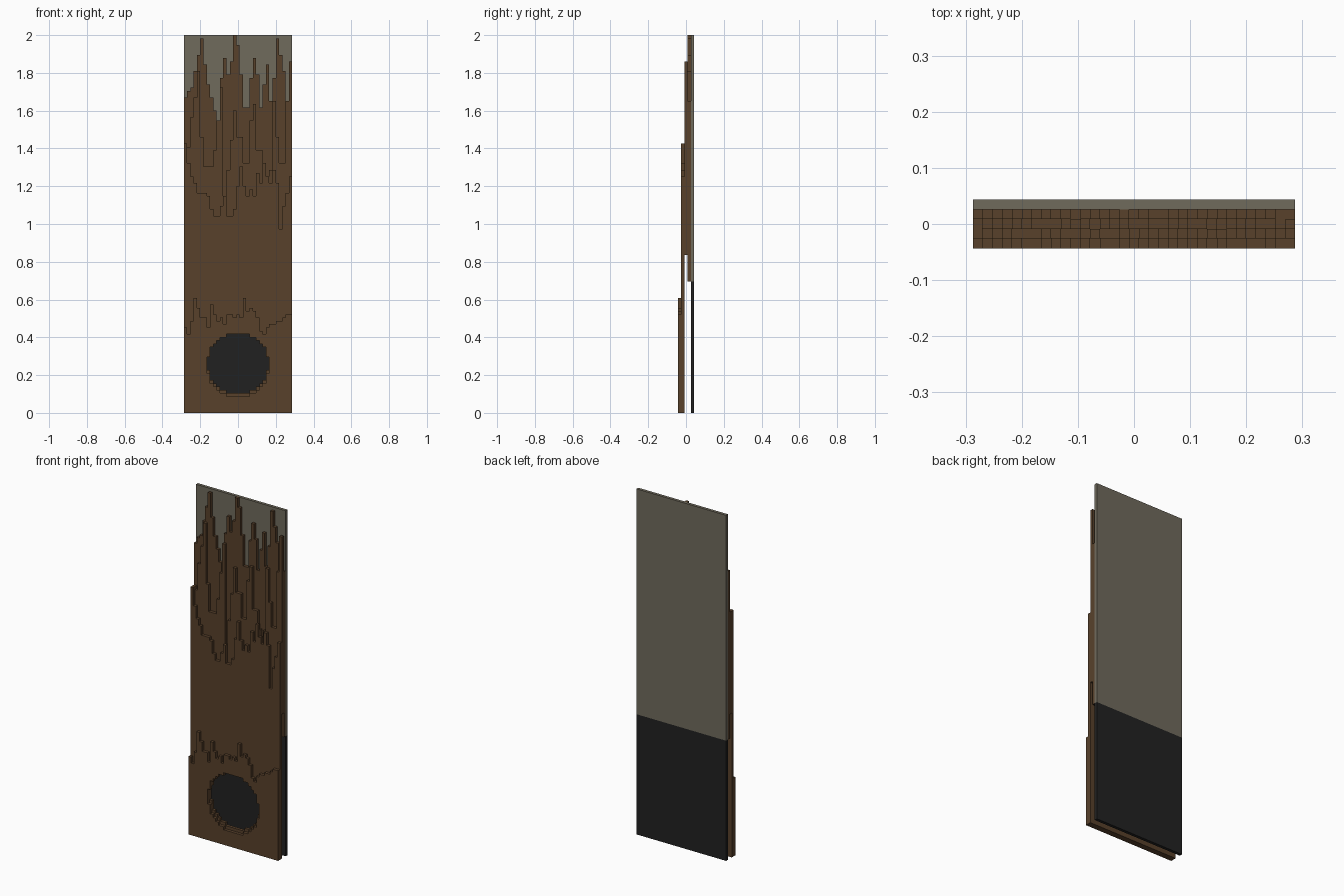
import bpy

if "Cube" in bpy.data.objects:
    bpy.data.objects.remove(bpy.data.objects["Cube"])

V = 2 / 115            # size of one block
COLS = 33              # blocks across the width


def material(name, rgb):
    m = bpy.data.materials.new(name)
    m.diffuse_color = (*rgb, 1)
    m.use_nodes = True
    m.node_tree.nodes["Principled BSDF"].inputs["Base Color"].default_value = m.diffuse_color
    return m


BROWN = material("dark brown wood", (0.098, 0.053, 0.024))
GREY = material("warm grey panel", (0.162, 0.145, 0.108))
BLACK = material("black plate", (0.0155, 0.0155, 0.0155))


def runs(cells):
    """Group a set of block rows into continuous (start, end) spans."""
    out = []
    for c in sorted(cells):
        if out and out[-1][1] == c:
            out[-1][1] = c + 1
        else:
            out.append([c, c + 1])
    return out


def layer(name, columns, depth, mat):
    """One-block-thick sheet; columns holds the set of filled rows per column."""
    verts, index, faces = [], {}, []

    def v(i, d, k):
        key = (i, d, k)
        if key not in index:
            index[key] = len(verts)
            verts.append(((i - COLS / 2) * V, (d - 2.5) * V, k * V))
        return index[key]

    a, b = depth, depth + 1
    for i, col in enumerate(columns):
        for k0, k1 in runs(col):
            faces.append([v(i, a, k0), v(i + 1, a, k0), v(i + 1, a, k1), v(i, a, k1)])
            faces.append([v(i, b, k0), v(i, b, k1), v(i + 1, b, k1), v(i + 1, b, k0)])
            faces.append([v(i, a, k1), v(i + 1, a, k1), v(i + 1, b, k1), v(i, b, k1)])
            faces.append([v(i, a, k0), v(i, b, k0), v(i + 1, b, k0), v(i + 1, a, k0)])
        left = columns[i - 1] if i > 0 else set()
        right = columns[i + 1] if i < COLS - 1 else set()
        for k0, k1 in runs(col - left):
            faces.append([v(i, a, k0), v(i, a, k1), v(i, b, k1), v(i, b, k0)])
        for k0, k1 in runs(col - right):
            faces.append([v(i + 1, a, k0), v(i + 1, b, k0), v(i + 1, b, k1), v(i + 1, a, k1)])
    me = bpy.data.meshes.new(name)
    me.from_pydata(verts, [], faces)
    me.materials.append(mat)
    ob = bpy.data.objects.new(name, me)
    bpy.context.collection.objects.link(ob)


def sheet(bottom, tops, hole=None):
    """Columns with a ragged top and an optional stepped round hole."""
    cols = []
    for i, top in enumerate(tops):
        col = set(range(bottom, top))
        k = i - COLS // 2
        if hole is not None and abs(k) <= 9:
            h = round((9.3 ** 2 - k * k) ** 0.5)
            col -= set(range(hole - h, hole + h + 1))
        cols.append(col)
    return cols


# Ragged top edges of the four bark layers, front to back
front = [26, 24, 28, 35, 32, 29, 29, 26, 33, 30, 28, 29, 27, 30, 30, 29, 30,
         29, 35, 31, 32, 31, 29, 25, 24, 26, 27, 27, 28, 28, 29, 30, 30]
second = [82, 76, 72, 70, 67, 67, 67, 66, 62, 60, 60, 63, 66, 60, 60, 62, 69,
          75, 69, 66, 68, 66, 73, 70, 76, 72, 70, 74, 70, 56, 63, 67, 72]
third = [82, 81, 90, 96, 104, 84, 75, 75, 75, 80, 89, 99, 65, 74, 83, 92, 84,
         84, 76, 76, 89, 94, 80, 80, 74, 70, 74, 95, 84, 76, 76, 95, 107]
fourth = [96, 98, 99, 104, 109, 114, 106, 100, 96, 92, 87, 102, 108, 103, 107, 115, 112,
          103, 93, 93, 102, 108, 103, 93, 100, 106, 95, 102, 114, 109, 104, 95, 95]

layer("front_bark", sheet(0, front, 14), 0, BROWN)
layer("second_bark", sheet(0, second, 15), 1, BROWN)
layer("third_bark", sheet(48, third), 2, BROWN)
layer("fourth_bark", sheet(40, fourth), 3, BROWN)


# Back board: grey panel above, black plate below
def board(name, k0, k1, mat):
    bpy.ops.mesh.primitive_cube_add(size=1, location=(0, 2 * V, (k0 + k1) / 2 * V))
    ob = bpy.context.object
    ob.name = name
    ob.scale = (COLS * V, V, (k1 - k0) * V)
    bpy.ops.object.transform_apply(location=False, rotation=False, scale=True)
    ob.data.materials.append(mat)


board("back_panel", 40, 115, GREY)
board("lower_plate", 0, 40, BLACK)
